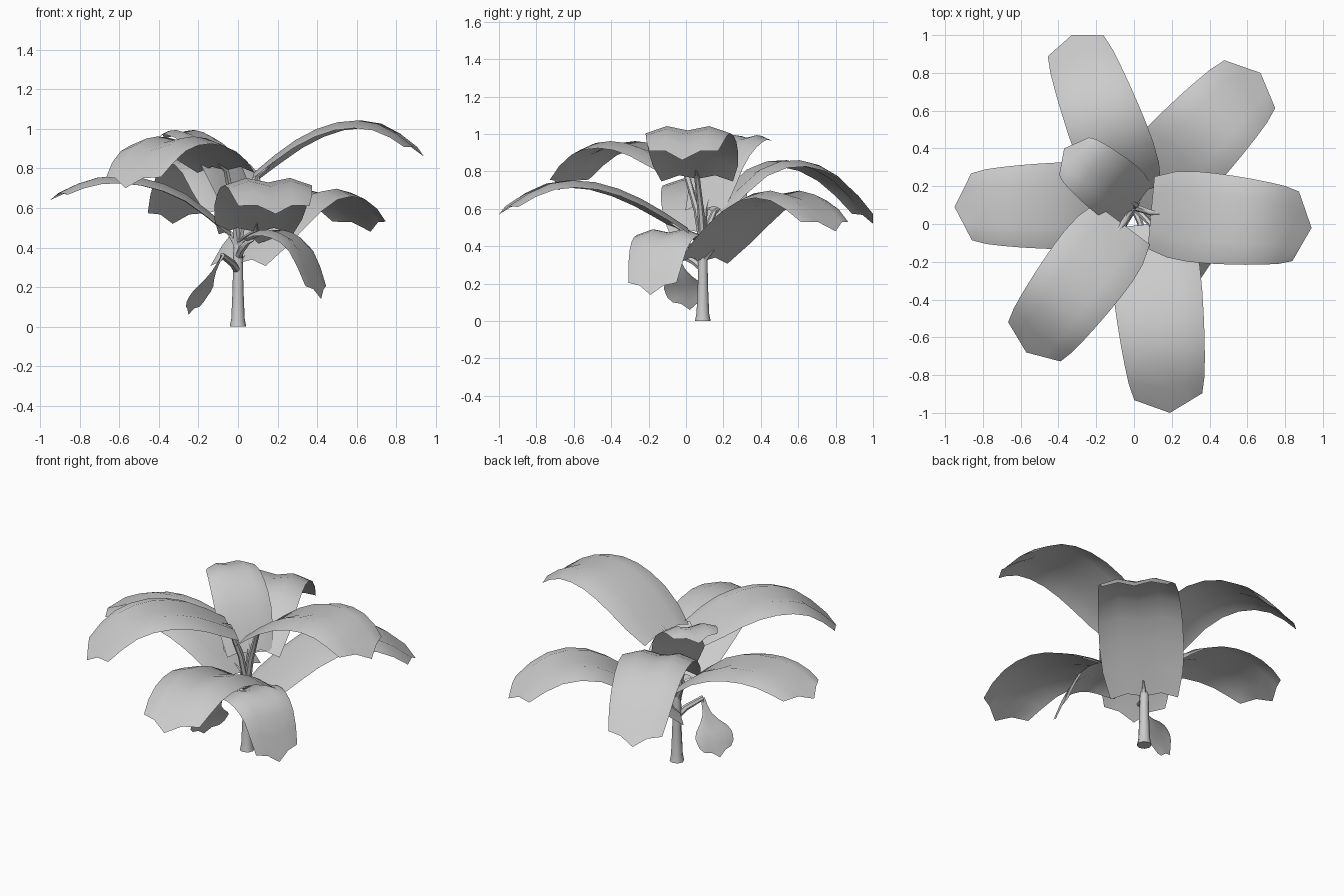
import bpy, bmesh
from mathutils import Vector

cube = bpy.data.objects.get("Cube")
if cube:
    bpy.data.objects.remove(cube)

# One pale grey for the whole plant
grey = bpy.data.materials.new("pale_grey")
grey.use_nodes = True
grey.diffuse_color = (0.6, 0.6, 0.6, 1)
grey.node_tree.nodes["Principled BSDF"].inputs["Base Color"].default_value = (0.6, 0.6, 0.6, 1)

STEM = Vector((0, 0.09, 0))
ROWS = 8
WIDE = [0.8, 0.95, 1, 1, 0.98, 0.95, 0.91, 0.86, 0.77]
NARROW = [0.12, 0.15, 0.25, 0.5, 0.85, 1, 1, 0.95, 0.75]
ACROSS = [-1, -0.5, 0, 0.5, 1]
LIFT = [-0.07, 0.1, 0, 0.1, -0.07]


def finish(bm, name, angle):
    bmesh.ops.recalc_face_normals(bm, faces=bm.faces)
    mesh = bpy.data.meshes.new(name)
    bm.to_mesh(mesh)
    bm.free()
    mesh.materials.append(grey)
    obj = bpy.data.objects.new(name, mesh)
    bpy.context.collection.objects.link(obj)
    bpy.ops.object.select_all(action="DESELECT")
    obj.select_set(True)
    bpy.context.view_layer.objects.active = obj
    bpy.ops.object.shade_smooth_by_angle(angle=angle)


def spline(values, t):
    """Smooth curve through evenly spaced values."""
    last = len(values) - 1
    i = min(int(t * last), last - 1)
    f = t * last - i
    b, c = values[i], values[i + 1]
    a = values[i - 1] if i else 2 * b - c
    d = values[i + 2] if i + 2 <= last else 2 * c - b
    return b + f / 2 * (c - a + f * (2 * a - 5 * b + 4 * c - d + f * (3 * (b - c) + d - a)))


def tube(name, rings, sides):
    """Loft rings of (centre, radius) into a closed tube."""
    bm = bmesh.new()
    loops = []
    for i, (centre, radius) in enumerate(rings):
        axis = rings[min(i + 1, len(rings) - 1)][0] - rings[max(i - 1, 0)][0]
        turn = Vector((0, 0, 1)).rotation_difference(axis)
        ring = bmesh.ops.create_circle(bm, segments=sides, radius=radius)["verts"]
        for v in ring:
            v.co = turn @ v.co + centre
        loops.append(ring)
    for low, high in zip(loops, loops[1:]):
        for k in range(sides):
            n = (k + 1) % sides
            bm.faces.new((low[k], low[n], high[n], high[k]))
    bm.faces.new(loops[0])
    bm.faces.new(loops[-1])
    finish(bm, name, 1.0)


def leaf(name, start, tip, half, heights, widths=WIDE):
    """Arched blade with a sunken midrib and a blunt pointed end."""
    start, tip = Vector(start), Vector(tip)
    length = (tip - start).length
    run = (tip - start) / length
    side = Vector((-run.y, run.x, 0))
    # Corners sit behind the tip, less so where the end droops steeply
    droop = Vector((length / 4, heights[-2] - heights[-1]))
    setback = 0.42 * half * droop.x / droop.length / length
    bm = bmesh.new()
    rows = []
    for i in range(ROWS + 1):
        t = i / ROWS
        row = []
        for u, lift in zip(ACROSS, LIFT):
            along = t - setback * t ** 4 * abs(u)
            flat = start.lerp(tip, along)
            z = spline(heights, along) + lift * half * widths[i]
            row.append(bm.verts.new(Vector((flat.x, flat.y, z)) + side * u * half * widths[i]))
        rows.append(row)
    for a, b in zip(rows, rows[1:]):
        for k in range(len(ACROSS) - 1):
            bm.faces.new((a[k], a[k + 1], b[k + 1], b[k]))
    finish(bm, name, 0.9)
    # Stalk joining the blade to the stem
    foot = STEM + Vector((0, 0, min(heights[0] - 0.08, 0.4)))
    head = Vector((start.x, start.y, heights[0]))
    knee = STEM.lerp(head, 0.35)
    knee.z = (foot.z + head.z) / 2
    beyond = start.lerp(tip, 0.08)
    end = Vector((beyond.x, beyond.y, spline(heights, 0.08) - 0.008))
    tube(name + "_stalk", [(foot, 0.02), (knee, 0.018), (head, 0.015), (end, 0.004)], 6)


# Stem with a flared foot
tube("stem", [(STEM + Vector((0, 0, z)), r) for z, r in
              [(0, 0.042), (0.04, 0.034), (0.2, 0.027), (0.36, 0.025), (0.48, 0.018)]], 8)

# Upper leaves
leaf("left_leaf", (0.09, 0.06), (0.94, -0.02), 0.24, [0.76, 0.92, 1.01, 1.0, 0.86])
leaf("right_leaf", (-0.04, 0.1), (-0.95, 0.09), 0.23, [0.47, 0.65, 0.73, 0.73, 0.64])
leaf("back_right_leaf", (-0.01, 0.15), (-0.33, 1.0), 0.205, [0.58, 0.79, 0.84, 0.75, 0.52])
leaf("back_left_leaf", (0.0, 0.09), (0.67, 0.8), 0.24, [0.32, 0.52, 0.66, 0.65, 0.48])
leaf("front_leaf", (0.09, 0.0), (0.19, -1.0), 0.235, [0.48, 0.63, 0.72, 0.71, 0.57])
leaf("front_right_leaf", (-0.06, 0.0), (-0.57, -0.68), 0.225, [0.79, 0.9, 0.94, 0.89, 0.7])
leaf("inner_leaf", (0.01, 0.1), (-0.37, 0.4), 0.165, [0.6, 0.83, 0.94, 0.98, 0.95])

# Low drooping leaves
leaf("low_left_leaf", (0.05, -0.04), (0.42, -0.19), 0.18, [0.43, 0.47, 0.46, 0.38, 0.14])
leaf("low_right_leaf", (-0.08, -0.05), (-0.25, 0.02), 0.12, [0.36, 0.28, 0.21, 0.15, 0.06], NARROW)
